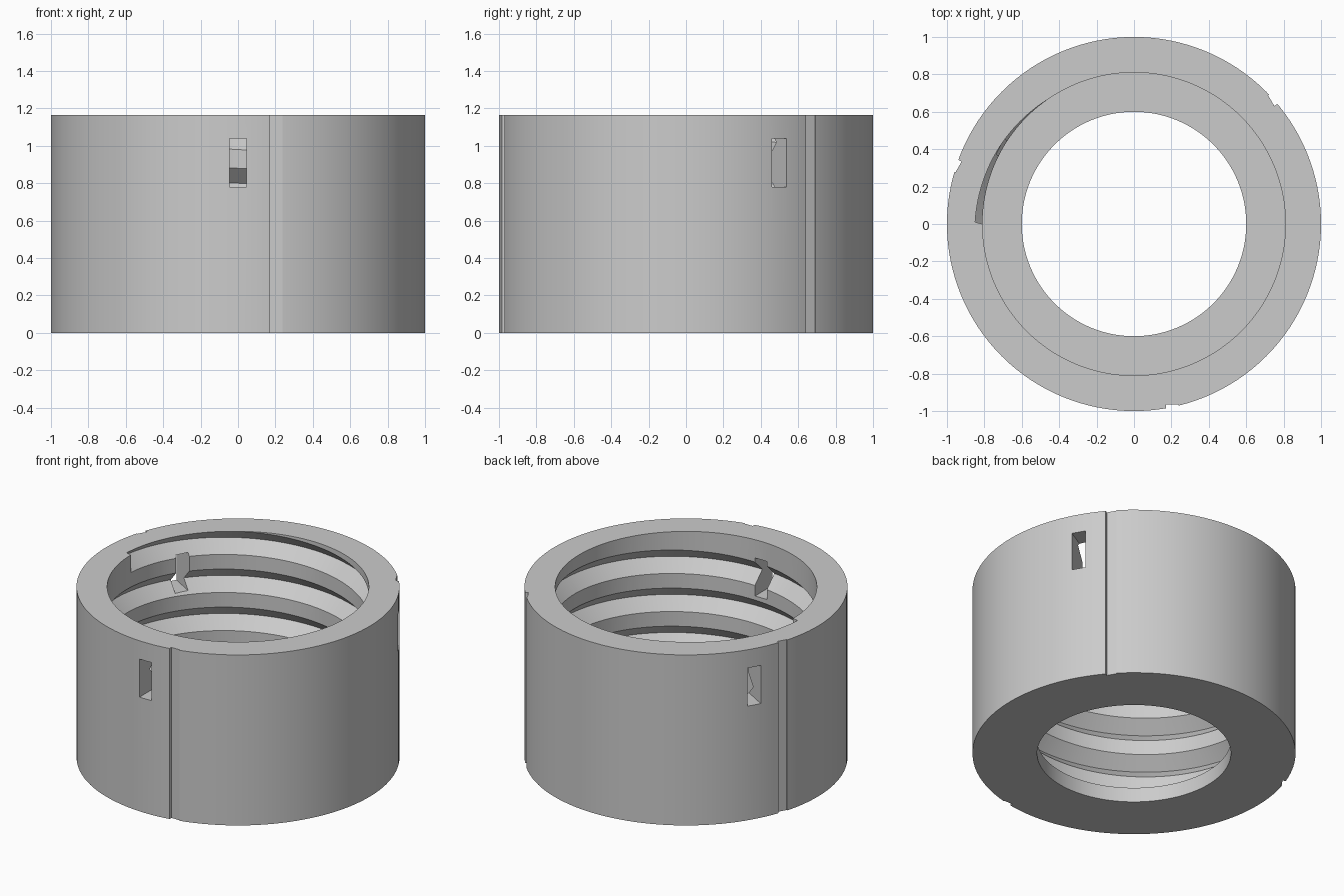
import bpy, bmesh
from math import pi, sin, cos, radians
from mathutils import Matrix

HEIGHT, BORE, LIP = 1.165, 0.81, 0.60
PITCH, TURNS, DEPTH = 0.26, 3.5, 0.08
SEGMENTS = 128

if "Cube" in bpy.data.objects:
    bpy.data.objects.remove(bpy.data.objects["Cube"], do_unlink=True)

grey = bpy.data.materials.new("plain_grey")
grey.use_nodes = True
grey.diffuse_color = (0.6, 0.6, 0.6, 1)
grey.node_tree.nodes["Principled BSDF"].inputs["Base Color"].default_value = (0.6, 0.6, 0.6, 1)


def make_object(name, bm):
    bmesh.ops.recalc_face_normals(bm, faces=bm.faces)
    mesh = bpy.data.meshes.new(name)
    bm.to_mesh(mesh)
    bm.free()
    mesh.materials.append(grey)
    obj = bpy.data.objects.new(name, mesh)
    bpy.context.collection.objects.link(obj)
    return obj


def sweep(name, rings, closed):
    """Bridge a row of equal cross-sections into a solid."""
    bm = bmesh.new()
    rows = [[bm.verts.new(p) for p in ring] for ring in rings]
    pairs = list(zip(rows, rows[1:]))
    if closed:
        pairs.append((rows[-1], rows[0]))
    else:
        bm.faces.new(rows[0])
        bm.faces.new(rows[-1])
    for a, b in pairs:
        for i in range(len(a)):
            j = (i + 1) % len(a)
            bm.faces.new((a[i], a[j], b[j], b[i]))
    return make_object(name, bm)


def section(angle, profile, lift=0):
    return [(r * cos(angle), r * sin(angle), z + lift) for r, z in profile]


def box(name, size, centre, turn):
    bm = bmesh.new()
    bmesh.ops.create_cube(bm, size=1, matrix=Matrix.Rotation(turn, 4, "Z")
                          @ Matrix.Translation(centre) @ Matrix.Diagonal((*size, 1)))
    return make_object(name, bm)


# Ring body with an inward lip at the bottom
wall = [(LIP, 0), (1, 0), (1, HEIGHT), (BORE, HEIGHT), (BORE, 0.1), (LIP, 0.1)]
body = sweep("threaded_ring", [section(2 * pi * i / SEGMENTS, wall)
                               for i in range(SEGMENTS)], True)

# Helical V groove, ending at the rim on the -x side
inset = 0.03
half = DEPTH + inset
vee = [(BORE - inset, -half), (BORE + DEPTH, 0), (BORE - inset, half)]
steps = int(TURNS * SEGMENTS)
rings = []
for i in range(steps + 1):
    back = TURNS * (1 - i / steps)
    rings.append(section(pi - 2 * pi * back, vee, 1.125 - PITCH * back))
cutters = [sweep("thread_cutter", rings, False)]

# Three windows through the wall and three shallow outer slots
for k in range(3):
    turn = radians(120 * k)
    cutters.append(box("window_cutter", (0.09, 0.5, 0.26), (0, -0.9, 0.91), turn))
    cutters.append(box("slot_cutter", (0.066, 0.2, 2), (0.205, -1.065, 0.6), turn))

for cutter in cutters:
    cutter.hide_render = True
    mod = body.modifiers.new(cutter.name, "BOOLEAN")
    mod.operation = "DIFFERENCE"
    mod.solver = "EXACT"
    mod.object = cutter

# Bake the cuts, drop the cutters, smooth the curved walls
bpy.ops.object.select_all(action="DESELECT")
body.select_set(True)
bpy.context.view_layer.objects.active = body
for mod in list(body.modifiers):
    bpy.ops.object.modifier_apply(modifier=mod.name)
for cutter in cutters:
    bpy.data.objects.remove(cutter, do_unlink=True)
bpy.ops.object.shade_smooth_by_angle(angle=radians(25))
